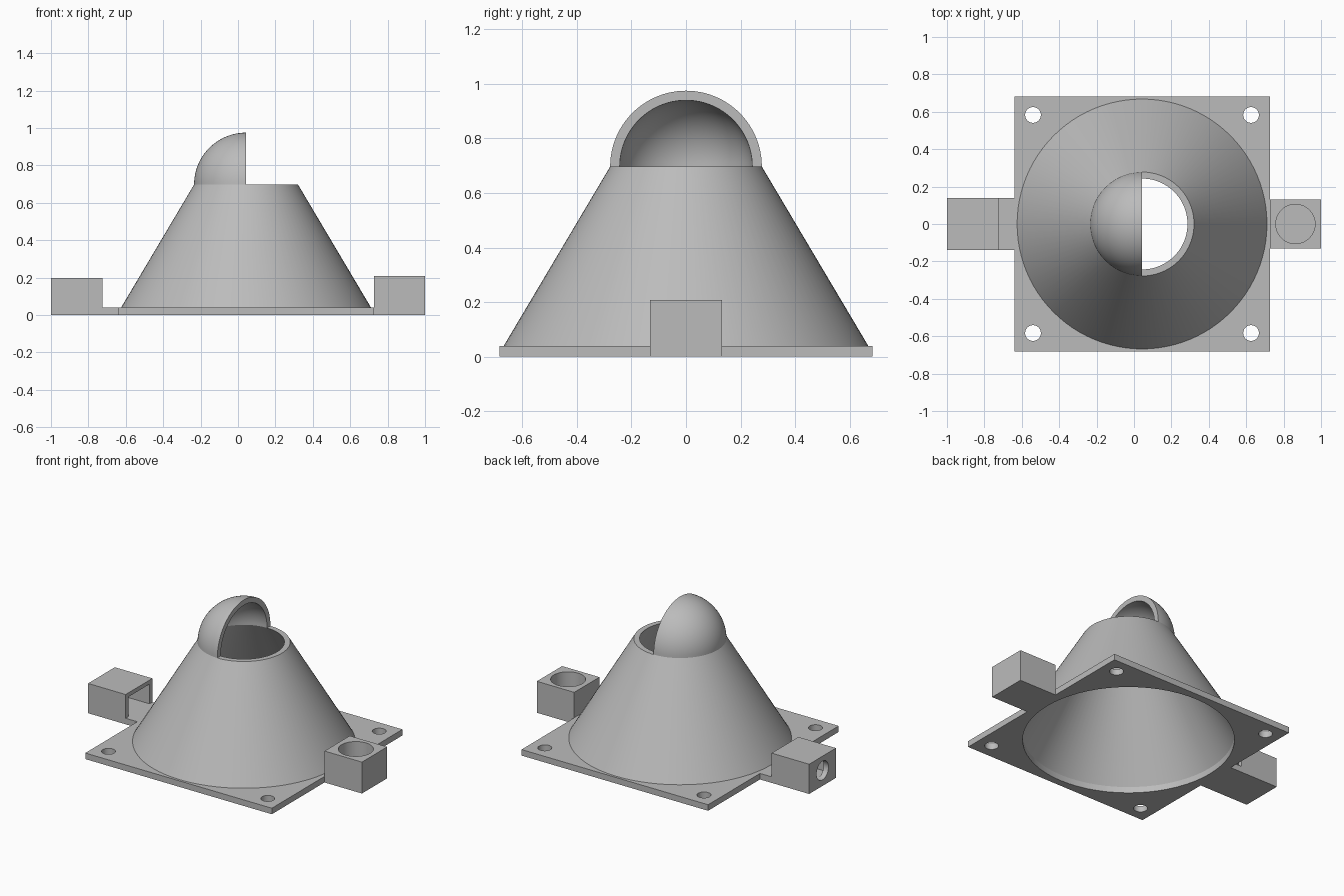
import bpy, bmesh
from math import sin, cos, pi, tau

if "Cube" in bpy.data.objects:
    bpy.data.objects.remove(bpy.data.objects["Cube"])

CX = 0.043            # axis of the cone
PLATE, RIM = 0.04, 0.697   # plate top and cone top
R_OUT, R_IN = 0.278, 0.243

grey = bpy.data.materials.new("light grey")
grey.use_nodes = True
grey.diffuse_color = (0.5, 0.5, 0.5, 1)
grey.node_tree.nodes["Principled BSDF"].inputs["Base Color"].default_value = (0.5, 0.5, 0.5, 1)


def finish(name, bm):
    bmesh.ops.remove_doubles(bm, verts=bm.verts[:], dist=1e-5)
    bmesh.ops.recalc_face_normals(bm, faces=bm.faces[:])
    mesh = bpy.data.meshes.new(name)
    bm.to_mesh(mesh)
    bm.free()
    mesh.materials.append(grey)
    obj = bpy.data.objects.new(name, mesh)
    bpy.context.collection.objects.link(obj)
    return obj


def box(name, x, y, z):
    bm = bmesh.new()
    bmesh.ops.create_cube(bm, size=1)
    for v in bm.verts:
        v.co = [lo + (c + 0.5) * (hi - lo) for c, (lo, hi) in zip(v.co, (x, y, z))]
    return finish(name, bm)


def revolve(name, profile, start=0, sweep=tau, steps=96, at=(CX, 0, 0)):
    """Turn a closed (radius, height) profile about z; cap a partial turn."""
    bm = bmesh.new()
    full = sweep == tau
    rings = []
    for i in range(steps if full else steps + 1):
        a = start + sweep * i / steps
        rings.append([bm.verts.new((r * cos(a), r * sin(a), z)) for r, z in profile])
    n = len(profile)
    for i in range(steps):
        a, b = rings[i], rings[(i + 1) % len(rings)]
        for j in range(n):
            k = (j + 1) % n
            bm.faces.new((a[j], b[j], b[k], a[k]))
    if not full:
        bm.faces.new(rings[0])
        bm.faces.new(rings[-1])
    obj = finish(name, bm)
    obj.location = at
    return obj


def cylinder(name, r, z0, z1, at):
    return revolve(name, [(0, z0), (r, z0), (r, z1), (0, z1)], at=at, steps=64)


def cut(obj, cutters):
    bpy.context.view_layer.objects.active = obj
    for c in cutters:
        c.hide_render = True
        mod = obj.modifiers.new("cut", "BOOLEAN")
        mod.operation, mod.solver, mod.object = "DIFFERENCE", "EXACT", c
        bpy.ops.object.modifier_apply(modifier=mod.name)
        bpy.data.objects.remove(c)


# Base plate with a large opening and four screw holes
plate = box("base_plate", (CX - 0.683, CX + 0.683), (-0.683, 0.683), (0, PLATE))
holes = [cylinder("screw_cutter", 0.042, -0.1, 0.1, (CX + sx * 0.583, sy * 0.583, 0))
         for sx in (-1, 1) for sy in (-1, 1)]
cut(plate, holes + [cylinder("opening_cutter", 0.635, -0.1, 0.1, (CX, 0, 0))])

# Hollow cone
cone = revolve("cone_shell", [(0.635, PLATE), (0.668, PLATE), (R_OUT, RIM), (R_IN, RIM)])

# Quarter-sphere hood over half of the cone mouth
N = 24
arc = [(cos(pi / 2 * i / N), sin(pi / 2 * i / N)) for i in range(N + 1)]
hood = revolve("hood", [(R_OUT * c, R_OUT * s) for c, s in arc]
               + [(R_IN * c, R_IN * s) for c, s in reversed(arc)],
               start=pi / 2, sweep=pi, steps=48, at=(CX, 0, RIM))

# Solid block with a deep round socket in its top
socket = box("socket_block", (0.726, 1), (-0.132, 0.132), (0, 0.208))
cut(socket, [cylinder("socket_cutter", 0.105, 0.03, 0.3, (0.863, 0, 0))])

# Hollow block open towards the cone, with a round hole in its outer wall
housing = box("side_housing", (-1, -0.725), (-0.14, 0.14), (0, 0.197))
pocket = box("pocket_cutter", (-0.965, -0.6), (-0.11, 0.11), (PLATE, 0.17))
port = cylinder("port_cutter", 0.062, -0.08, 0.08, (-1, 0, 0.102))
port.rotation_euler.y = pi / 2
bpy.context.view_layer.update()
cut(housing, [pocket, port])
tab = box("housing_tab", (-0.725, CX - 0.683), (-0.14, 0.14), (0, PLATE))

# Smooth round surfaces, keep edges sharp
bpy.ops.object.select_all(action="DESELECT")
for obj in (plate, cone, hood, socket, housing, tab):
    obj.select_set(True)
bpy.context.view_layer.objects.active = cone
bpy.ops.object.shade_smooth_by_angle(angle=pi / 6)
